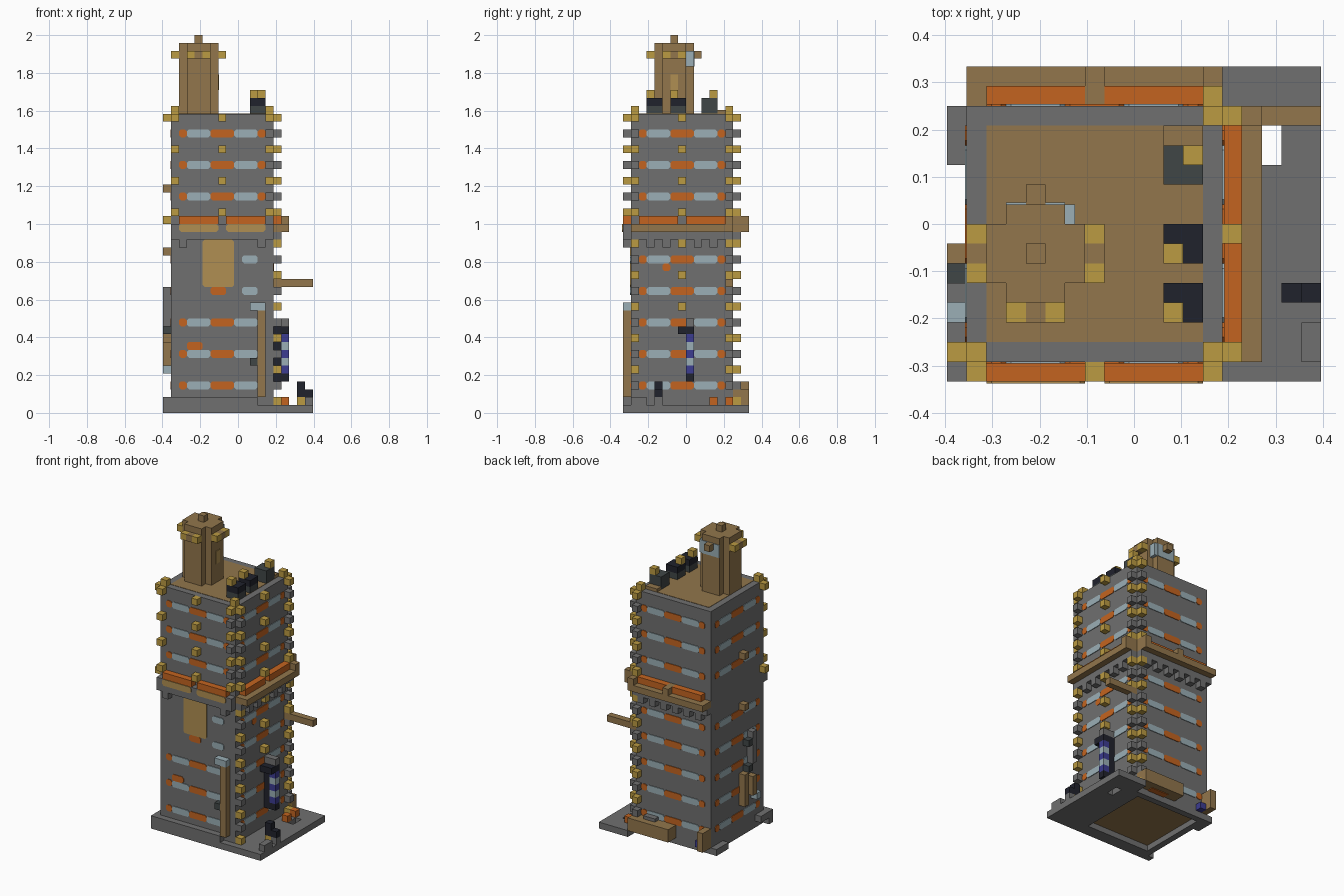
import bpy, bmesh
from mathutils import Vector

if "Cube" in bpy.data.objects:
    bpy.data.objects.remove(bpy.data.objects["Cube"], do_unlink=True)

UNIT = 1 / 24                       # edge of one block
ORIGIN = Vector((-9.5, -8, 0))      # grid corner, in blocks


def material(name, code):
    def linear(c):
        return c / 12.92 if c <= 0.04045 else ((c + 0.055) / 1.055) ** 2.4
    rgba = [linear(int(code[n:n + 2], 16) / 255) for n in (0, 2, 4)] + [1]
    mat = bpy.data.materials.new(name)
    mat.use_nodes = True
    mat.diffuse_color = rgba
    shader = mat.node_tree.nodes["Principled BSDF"]
    shader.inputs["Base Color"].default_value = rgba
    shader.inputs["Roughness"].default_value = 0.9
    return mat


stone = material("stone grey", "707070")
wood = material("wood brown", "92764c")
orange = material("burnt orange", "c46420")
gold = material("gold", "bb9b42")
glass = material("pale glass", "9bafb6")
black = material("near black", "20222c")
slate = material("dark slate", "404646")
blue = material("banner blue", "3c3c91")
tan = material("light tan", "b08f52")


def finish(name, colour, bm):
    bmesh.ops.recalc_face_normals(bm, faces=bm.faces)
    mesh = bpy.data.meshes.new(name)
    bm.to_mesh(mesh)
    bm.free()
    mesh.materials.append(colour)
    bpy.context.collection.objects.link(bpy.data.objects.new(name, mesh))


def blocks(name, colour, cells, w=1, d=1, h=1):
    """One object made of equal boxes, each placed by its lowest corner."""
    bm = bmesh.new()
    size = Vector((w, d, h))
    for cell in cells:
        for v in bmesh.ops.create_cube(bm, size=1)["verts"]:
            half = v.co + Vector((0.5, 0.5, 0.5))
            v.co = (Vector(cell) + half * size + ORIGIN) * UNIT
    finish(name, colour, bm)


def box(name, colour, x, y, z, w=1, d=1, h=1):
    blocks(name, colour, [(x, y, z)], w, d, h)


# Wall planes: axis, position in blocks, outward direction
WALLS = {"front": ("y", 1, -1), "back": ("y", 14, 1),
         "left": ("x", 14, 1), "right": ("x", 1, -1),
         "ledge": ("y", 0, -1)}


def plates(name, colour, wall, spans, z, h=1, cut=0.25):
    """Thin chamfered plates on a wall; spans are (start, end) along it."""
    axis, plane, out = WALLS[wall]
    bm = bmesh.new()
    for a, b in spans:
        top = z + h
        outline = [(a + cut, z), (b - cut, z), (b, z + cut), (b, top - cut),
                   (b - cut, top), (a + cut, top), (a, top - cut), (a, z + cut)]
        rings = []
        for depth in (0, 0.1 * out):
            p = plane + depth
            rings.append([bm.verts.new((Vector((u, p, v) if axis == "y" else (p, u, v))
                                        + ORIGIN) * UNIT) for u, v in outline])
        bm.faces.new(rings[0])
        bm.faces.new(rings[1])
        for n in range(len(outline)):
            m = n - 1
            bm.faces.new((rings[0][m], rings[0][n], rings[1][n], rings[1][m]))
    finish(name, colour, bm)


# Tower body with a recessed underside and a plank roof
box("tower_body", stone, 1, 1, 1, 13, 13, 37)
blocks("footing_sides", stone, [(1, 1, 0), (13, 1, 0)], 1, 13)
blocks("footing_ends", stone, [(2, 1, 0), (2, 13, 0)], 11)
box("underfloor", wood, 2, 2, 0.9, 11, 11, 0.1)
box("roof_deck", wood, 2, 2, 38, 11, 11, 0.05)

# Ground slab with a small opening
box("slab_front", stone, 14, 0, 0, 5, 11)
box("slab_back", stone, 14, 13, 0, 5, 3)
blocks("slab_bridge", stone, [(14, 11, 0), (17, 11, 0)], 2, 2)
box("front_plinth", stone, 0, 0, 0, 12, 1, 2)
box("front_plinth_low", stone, 12, 0, 0, 2)
box("side_plinth", stone, 0, 1, 1, 1, 2)
box("side_step", stone, 0, 11, 0, 1, 3)

# Window bands: glass and orange panels on every wall
for wall in WALLS:
    if wall == "ledge":
        continue
    for z in range(3, 36, 4):
        if z == 23 or (wall == "front" and z in (15, 19)):
            continue
        plates(wall + "_panels", orange, wall, [(2, 3), (6, 9), (12, 13)], z)
        plates(wall + "_windows", glass, wall, [(3, 6), (9, 12)], z)
for z in (15, 19):
    plates("small_window", glass, "front", [(10, 12)], z)

# Large front panel and orange accents
plates("front_panel", tan, "front", [(5, 9)], 16, 6)
plates("panel_accent", orange, "front", [(6, 8)], 15)
plates("front_accent", orange, "front", [(3, 5)], 8)
plates("left_accent", orange, "left", [(5, 6)], 18)

# Front ledge
box("front_cornice", stone, 1, 0, 22, 13, 1, 2)
blocks("front_dentils", stone, [(x, 0, 21) for x in (2, 12)])
blocks("front_trim", orange, [(2, 0, 24), (8, 0, 24)], 5)
plates("front_trim_face", tan, "ledge", [(2, 7), (8, 13)], 23)

# Side ledge
box("left_cornice", stone, 14, 1, 22, 1, 13)
blocks("left_dentils", stone, [(14, y, 21) for y in (3, 5, 9, 11)])
box("left_ledge", wood, 14, 1, 23, 2, 13)
blocks("left_trim", orange, [(14, 2, 24), (14, 8, 24)], 1, 5)
box("left_ledge_end", wood, 14, 13, 24, 2)

# Back ledge
box("back_cornice", stone, 1, 14, 22, 13)
blocks("back_dentils", stone, [(x, 14, 21) for x in (2, 4, 6, 8, 10, 12)])
box("back_ledge", wood, 1, 14, 23, 13, 2)
blocks("back_trim", orange, [(2, 14, 24), (8, 14, 24)], 5)
blocks("back_ledge_posts", wood, [(x, 14, 24) for x in (7, 13)], 1, 2)

# Corner studs, gold and stone in turn
for colour, start in ((gold, 1), (stone, 3)):
    levels = [z for z in range(start, 38, 4) if z != 23]
    upper = [z for z in levels if z > 24]
    blocks("left_studs", colour, [(14, y, z) for z in levels for y in (1, 13)])
    blocks("back_studs", colour, [(13, 14, z) for z in levels])
    blocks("front_studs", colour, [(13, 0, z) for z in upper])
high = range(25, 38, 4)
blocks("front_right_studs", gold, [(1, 0, z) for z in high])
blocks("front_middle_studs", gold, [(7, 0, z) for z in high])
blocks("left_middle_studs", gold, [(14, 7, z) for z in range(13, 38, 4)])
box("right_top_stud", gold, 0, 1, 37)
box("right_ledge_stud", gold, 0, 1, 24)
blocks("corner_caps", gold, [(1, 1, 38), (13, 1, 38), (13, 13, 38)])

# Turret with stepped plan and bracketed crown
box("turret_long", wood, 3, 4, 38, 3, 5, 8)
box("turret_wide", wood, 2, 5, 38, 5, 3, 8)
box("turret_cap_long", wood, 3, 4, 46, 3, 5)
box("turret_cap_wide", wood, 2, 5, 46, 5, 3)
box("turret_finial", wood, 4, 6, 47)
blocks("turret_side_brackets", gold, [(x, y, 45) for x in (1, 7) for y in (5, 7)])
blocks("turret_front_brackets", gold, [(x, 3, 45) for x in (3, 5)])
blocks("turret_bracket_centres", wood, [(1, 6, 45), (7, 6, 45), (4, 3, 45), (4, 9, 45)])
box("turret_window", glass, 3, 9, 44, 3, 0.1, 2)
box("turret_side_window", glass, 6, 8, 44, 0.5, 1, 2)
box("turret_door", tan, 7, 6, 41, 0.1, 1, 2)

# Roof equipment
blocks("roof_units", black, [(11, 3, 39), (11, 6, 39)], 2, 2)
blocks("roof_unit_bases", slate, [(11, 3, 38), (11, 6, 38)], 2, 2)
box("roof_tank", slate, 11, 10, 38, 2, 2, 2)
blocks("roof_unit_caps", gold, [(11, 3, 40), (11, 6, 40), (12, 11, 40)])
box("roof_hatch", wood, 11, 12, 38, 2, 1, 0.5)

# Beam and hanging banner on the side wall
box("beam", wood, 14, 13, 16, 5)
box("banner_back", black, 14, 8, 4, 1, 1, 7)
blocks("banner_blue", blue, [(15, 8, z) for z in (5, 7, 9)])
blocks("banner_pale", glass, [(15, 8, z) for z in (6, 8)])
box("banner_foot", black, 15, 8, 4)
box("banner_head", black, 14, 7, 10, 2, 2)
box("banner_hood", stone, 14, 8, 11, 2)

# Front lamp post
box("lamp_post", wood, 12, 0, 2, 1, 1, 11)
box("lamp_head", glass, 11, 0, 13, 2)
box("lamp_bracket", slate, 11, 0, 6)

# Objects on the slab
box("cart_leg", gold, 17, 4, 1)
box("cart_rear_leg", stone, 18, 4, 1)
box("cart_body", black, 17, 4, 2, 2)
box("cart_top", black, 17, 4, 3)
box("slab_block", stone, 18, 1, 1, 1, 2)
blocks("planters", orange, [(15, 11, 1), (15, 13, 1)])

# Back crate and post
box("back_crate", wood, 7, 14, 1, 7, 2, 2)
box("crate_base", orange, 9, 14, 0.9, 3, 1, 0.1)
box("crate_lid", stone, 10, 14, 3, 2, 1, 0.5)
box("back_post", wood, 1, 14, 1, 1, 2, 3)
box("back_post_light", blue, 2, 14, 1)

# Fittings on the right wall
box("wall_plank", wood, 0, 6, 5, 1, 1, 5)
box("wall_plank_short", wood, 0, 4, 6, 1, 1, 3)
box("wall_light", glass, 0, 3, 5)
box("wall_pipe", stone, 0, 4, 11, 1, 1, 5)
blocks("wall_pipe_joints", slate, [(0, 5, 10), (0, 5, 14)])
blocks("wall_pegs", wood, [(0, 6, 20), (0, 6, 28)])
